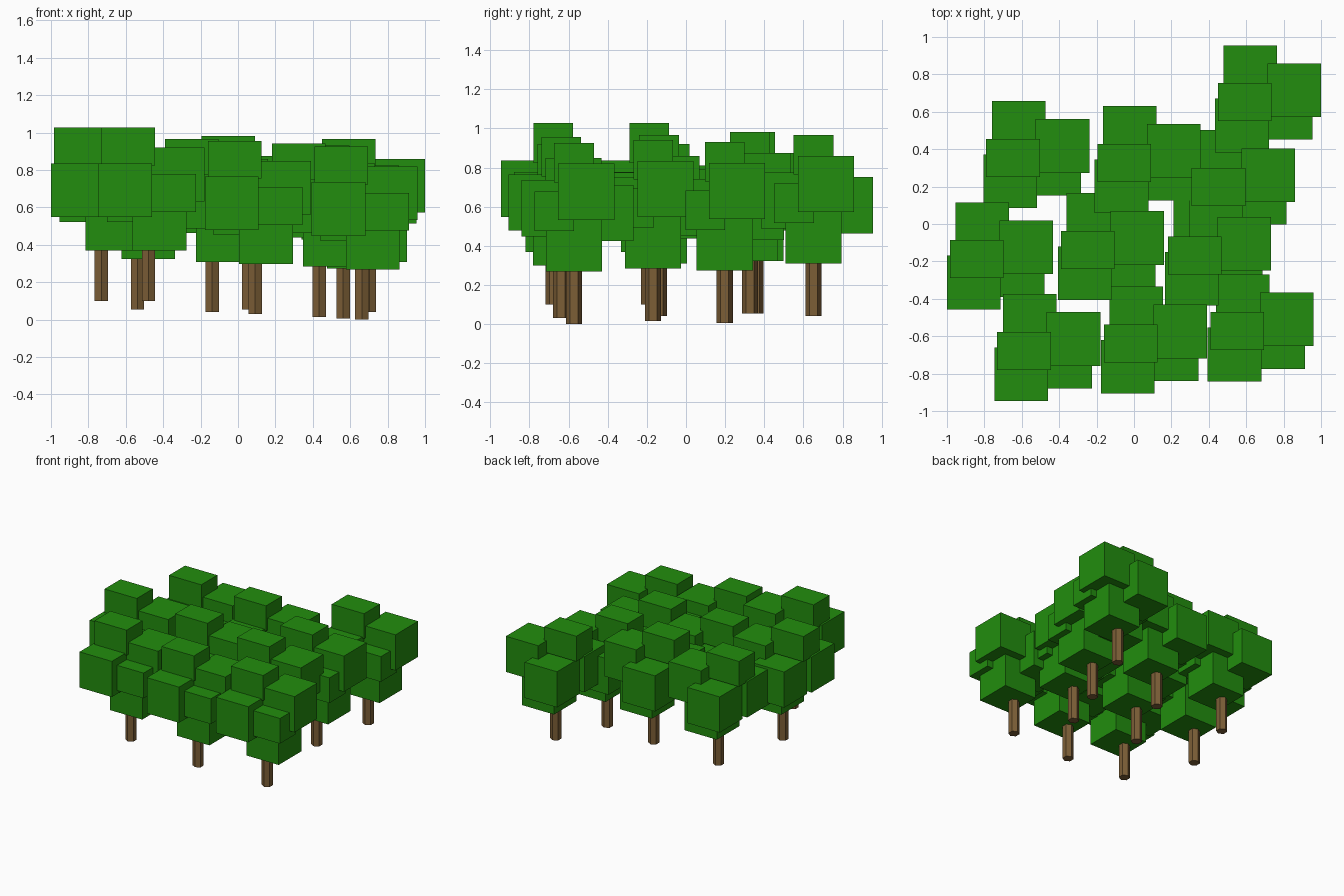
import bpy, bmesh
from mathutils import Matrix, Vector

if "Cube" in bpy.data.objects:
    bpy.data.objects.remove(bpy.data.objects["Cube"], do_unlink=True)


def material(name, rgb):
    mat = bpy.data.materials.new(name)
    mat.use_nodes = True
    mat.diffuse_color = (*rgb, 1)
    mat.node_tree.nodes["Principled BSDF"].inputs["Base Color"].default_value = (*rgb, 1)
    return mat


def finish(bm, name, mat):
    mesh = bpy.data.meshes.new(name)
    bm.to_mesh(mesh)
    bm.free()
    mesh.materials.append(mat)
    return mesh


leaf_green = material("leaf green", (0.016, 0.27, 0.0044))
bark_brown = material("bark brown", (0.20, 0.112, 0.037))

# Leaf blocks, as centre and size relative to the foot of the trunk
S, T = 0.287, 0.203
leaf_blocks = [
    ((0.058, 0, 0.412), (S, S, S)),             # bottom
    ((-0.08, 0.16, 0.567), (S, S, S)),          # back
    ((-0.125, -0.125, 0.592), (S, S, S)),       # front left
    ((0.155, 0.063, 0.676), (S, S, S)),         # right
    ((0.11, -0.10, 0.577), (S, T, T)),          # small front
    ((-0.11, 0, 0.825), (S, T, T)),             # small top
]
bm = bmesh.new()
for centre, size in leaf_blocks:
    place = Matrix.Translation(Vector(centre)) @ Matrix.Diagonal((*size, 1))
    bmesh.ops.create_cube(bm, size=1, matrix=place)
foliage_mesh = finish(bm, "foliage", leaf_green)

# Six-sided trunk with corners towards front and back
trunk_height = 0.45
bm = bmesh.new()
turn = Matrix.Rotation(1.5708, 4, "Z")
bmesh.ops.create_cone(bm, cap_ends=True, segments=6, radius1=0.041, radius2=0.041,
                      depth=trunk_height,
                      matrix=Matrix.Translation((0, 0, trunk_height / 2)) @ turn)
# Keep the corners on the y axis
if max(v.co.x for v in bm.verts) > max(v.co.y for v in bm.verts):
    bmesh.ops.rotate(bm, verts=bm.verts, matrix=Matrix.Rotation(1.5708, 3, "Z"))
trunk_mesh = finish(bm, "trunk", bark_brown)

# Grove on a gentle slope
tree_feet = [
    (-0.478, -0.678, 0.10), (0.092, -0.638, 0.03), (0.662, -0.573, 0),
    (-0.731, -0.188, 0.10), (-0.138, -0.138, 0.04), (0.434, -0.168, 0.015),
    (-0.537, 0.354, 0.055), (0.058, 0.327, 0.055), (0.562, 0.198, 0.005),
    (0.702, 0.652, 0.04),
]
for foot in tree_feet:
    for name, mesh in (("trunk", trunk_mesh), ("foliage", foliage_mesh)):
        obj = bpy.data.objects.new(name, mesh)
        obj.location = foot
        bpy.context.collection.objects.link(obj)
